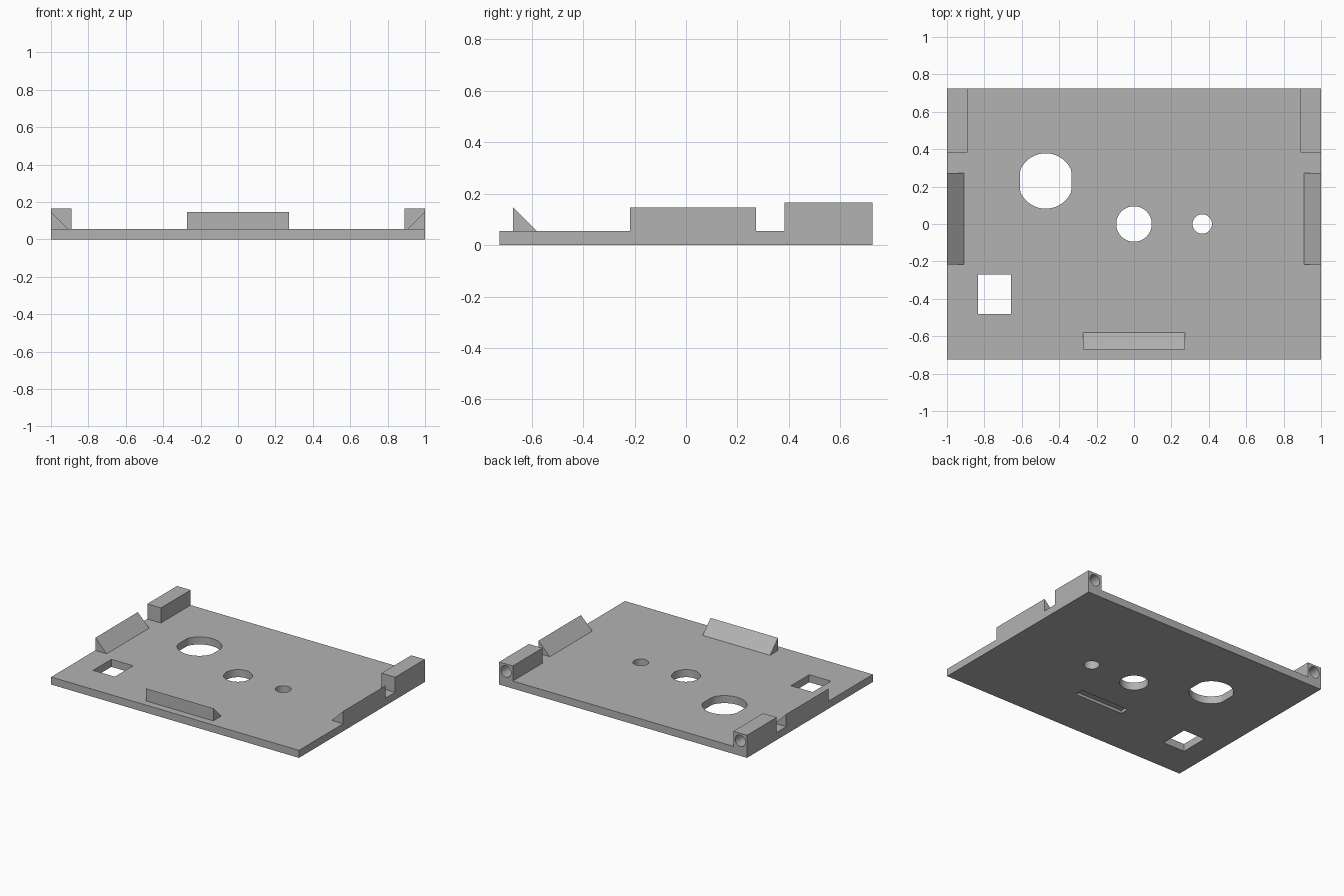
import bpy, bmesh, math
from mathutils import Vector

cube = bpy.data.objects.get("Cube")
if cube:
    bpy.data.objects.remove(cube, do_unlink=True)

grey = bpy.data.materials.new("plain grey")
grey.use_nodes = True
colour = (0.45, 0.45, 0.45, 1)
grey.diffuse_color = colour
grey.node_tree.nodes["Principled BSDF"].inputs["Base Color"].default_value = colour


def prism(name, profile, direction):
    """Extrude a closed outline along a direction."""
    bm = bmesh.new()
    face = bm.faces.new([bm.verts.new(p) for p in profile])
    extruded = bmesh.ops.extrude_face_region(bm, geom=[face], use_keep_orig=True)["geom"]
    verts = [g for g in extruded if isinstance(g, bmesh.types.BMVert)]
    bmesh.ops.translate(bm, verts=verts, vec=Vector(direction))
    bmesh.ops.recalc_face_normals(bm, faces=bm.faces)
    mesh = bpy.data.meshes.new(name)
    bm.to_mesh(mesh)
    bm.free()
    mesh.materials.append(grey)
    obj = bpy.data.objects.new(name, mesh)
    bpy.context.collection.objects.link(obj)
    return obj


def box(name, x0, x1, y0, y1, z0, z1):
    return prism(name, [(x0, y0, z0), (x1, y0, z0), (x1, y1, z0), (x0, y1, z0)],
                 (0, 0, z1 - z0))


def circle(radius, flat=None, n=64):
    """Circle points, optionally cut flat on the two x sides."""
    limit = flat or radius
    points = []
    for i in range(n):
        a = math.tau * (i + 0.5) / n
        points.append((max(-limit, min(limit, radius * math.cos(a))), radius * math.sin(a)))
    return points


def drill(name, x, y, radius, flat=None):
    return prism(name, [(x + u, y + v, -0.1) for u, v in circle(radius, flat)], (0, 0, 0.3))


def cut(target, cutters):
    bpy.context.view_layer.objects.active = target
    for cutter in cutters:
        cutter.hide_render = True
        mod = target.modifiers.new("cut", "BOOLEAN")
        mod.operation = "DIFFERENCE"
        mod.solver = "EXACT"
        mod.object = cutter
        bpy.ops.object.modifier_apply(modifier=mod.name)
        bpy.data.objects.remove(cutter, do_unlink=True)


def smooth(obj):
    bpy.ops.object.select_all(action="DESELECT")
    obj.select_set(True)
    bpy.context.view_layer.objects.active = obj
    bpy.ops.object.shade_smooth_by_angle(angle=math.radians(30))


top = 0.055      # plate thickness
ridge = 0.147    # wedge height

# Base plate with through holes and a shallow recess underneath
plate = box("base_plate", -1, 1, -0.725, 0.725, 0, top)
cut(plate, [
    drill("large_hole", -0.472, 0.23, 0.148, 0.137),
    drill("centre_hole", 0, 0, 0.095),
    drill("small_hole", 0.365, 0, 0.052),
    box("square_hole", -0.833, -0.658, -0.48, -0.27, -0.1, 0.2),
    box("underside_recess", -0.195, 0.195, -0.363, -0.298, -0.1, 0.02),
])
smooth(plate)

# Front wedge, upright on the front and sloping inwards
prism("front_wedge", [(-0.272, -0.672, top), (-0.272, -0.58, top), (-0.272, -0.672, ridge)],
      (0.544, 0, 0))

for side, s in (("left", 1), ("right", -1)):
    # Side wedge, upright on the outside
    prism(side + "_wedge", [(s, -0.217, top), (s * 0.908, -0.217, top), (s, -0.217, ridge)],
          (0, 0.49, 0))
    # Rear corner block with a screw bore in its back
    block = box(side + "_rear_block", *sorted((s * 0.89, s)), 0.383, 0.725, top, 0.165)
    bore = prism("bore", [(s * 0.945 + u, 0.8, 0.11 + v) for u, v in circle(0.041, n=32)],
                 (0, -0.35, 0))
    cut(block, [bore])
    smooth(block)
